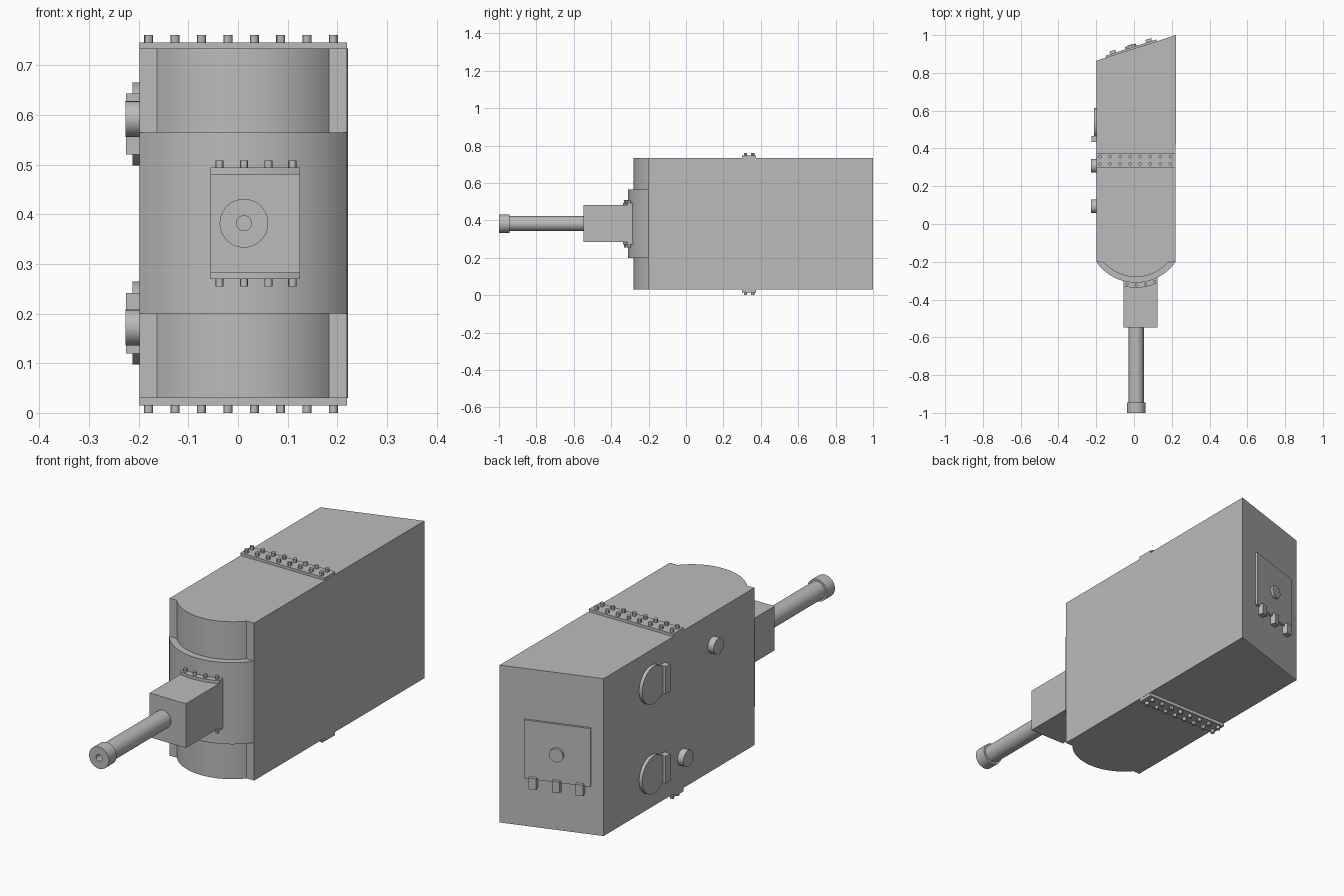
import bpy, bmesh
from math import sin, cos, asin, atan2, pi, radians
from mathutils import Matrix, Vector

cube = bpy.data.objects.get("Cube")
if cube:
    bpy.data.objects.remove(cube, do_unlink=True)

steel = bpy.data.materials.new("grey_steel")
steel.use_nodes = True
GREY = (0.5, 0.5, 0.5, 1)
steel.diffuse_color = GREY
steel.node_tree.nodes["Principled BSDF"].inputs["Base Color"].default_value = GREY

parts = []


def finish(name, bm, matrix=Matrix()):
    bmesh.ops.recalc_face_normals(bm, faces=bm.faces)
    mesh = bpy.data.meshes.new(name)
    bm.to_mesh(mesh)
    bm.free()
    mesh.materials.append(steel)
    obj = bpy.data.objects.new(name, mesh)
    obj.matrix_world = matrix
    bpy.context.collection.objects.link(obj)
    parts.append(obj)
    return obj


def prism(name, outline, z0, z1):
    """Extrude a plan outline from z0 up to z1."""
    bm = bmesh.new()
    face = bm.faces.new([bm.verts.new((x, y, z0)) for x, y in outline])
    new = bmesh.ops.extrude_face_region(bm, geom=[face])["geom"]
    bmesh.ops.translate(bm, vec=(0, 0, z1 - z0),
                        verts=[v for v in new if isinstance(v, bmesh.types.BMVert)])
    return finish(name, bm)


def box(name, low, high, matrix=Matrix()):
    low, high = Vector(low), Vector(high)
    bm = bmesh.new()
    bmesh.ops.create_cube(bm, size=1)
    bmesh.ops.scale(bm, vec=high - low, verts=bm.verts)
    bmesh.ops.translate(bm, vec=(low + high) / 2, verts=bm.verts)
    return finish(name, bm, matrix)


def cylinder(name, start, end, radius, sides=32, matrix=Matrix()):
    start, end = Vector(start), Vector(end)
    axis = end - start
    turn = Vector((0, 0, 1)).rotation_difference(axis).to_matrix().to_4x4()
    bm = bmesh.new()
    bmesh.ops.create_cone(bm, cap_ends=True, segments=sides, radius1=radius,
                          radius2=radius, depth=axis.length,
                          matrix=Matrix.Translation((start + end) / 2) @ turn)
    return finish(name, bm, matrix)


# Shared centre of the curved front
CX, CY = 0.01, -0.055


def arc(radius, x0, x1, steps=32):
    """Points on the curved front between two x positions."""
    a0, a1 = asin((x0 - CX) / radius), asin((x1 - CX) / radius)
    angles = [a0 + (a1 - a0) * i / steps for i in range(steps + 1)]
    return [(CX + radius * sin(a), CY - radius * cos(a)) for a in angles]


# Main housing with rounded nose and slanted rear
LEFT, RIGHT, BOTTOM, TOP = 0.22, -0.198, 0.03, 0.734
nose = arc(0.2255, CX - 0.173, CX + 0.173)
prism("housing", [(RIGHT, -0.2)] + nose + [(LEFT, -0.2), (0.222, 1.0), (RIGHT, 0.865)],
      BOTTOM, TOP)

# Curved shield over the nose
prism("front_shield", arc(0.2555, RIGHT, LEFT), 0.2, 0.565)

# Gun mount block, its curved flanges and bolts
BX0, BX1 = -0.055, 0.125
box("mount_block", (BX0, -0.547, 0.283), (BX1, -0.285, 0.481))
for side, z0, z1, tip in (("upper", 0.481, 0.494, 0.508), ("lower", 0.283, 0.27, 0.255)):
    ring = arc(0.282, BX0, BX1, 16) + arc(0.25, BX0, BX1, 16)[::-1]
    prism(side + "_mount_flange", ring, z0, z1)
    for i in range(4):
        x = -0.037 + i * 0.049
        y = arc(0.268, x, x, 1)[0][1]
        cylinder(side + "_flange_bolt", (x, y, z0), (x, y, tip), 0.008, 12)

# Barrel with muzzle collar and bore, turned from a profile
profile = [(0, -0.5), (0.04, -0.5), (0.04, -0.945), (0.049, -0.945),
           (0.049, -1), (0.015, -1), (0.015, -0.9), (0, -0.9)]
bm = bmesh.new()
verts = [bm.verts.new((r, y, 0)) for r, y in profile]
edges = [bm.edges.new(pair) for pair in zip(verts, verts[1:])]
bmesh.ops.spin(bm, geom=verts + edges, cent=(0, 0, 0), axis=(0, 1, 0),
               angle=2 * pi, steps=40)
bmesh.ops.remove_doubles(bm, verts=bm.verts, dist=0.0005)
finish("barrel", bm, Matrix.Translation((0.012, 0, 0.382)))

# Bolted strips across the roof and floor
for side, z0, z1, tip in (("roof", TOP, 0.746, 0.761), ("floor", BOTTOM, 0.015, 0)):
    box(side + "_strip", (RIGHT, 0.3, min(z0, z1)), (LEFT, 0.373, max(z0, z1)))
    for y in (0.318, 0.356):
        for i in range(8):
            x = -0.18 + i * 0.0532
            cylinder(side + "_bolt", (x, y, z1), (x, y, tip), 0.009, 12)

# Round ports with hinges on the right wall
for z in (0.582, 0.181):
    cylinder("port_cover", (RIGHT, 0.53, z), (-0.213, 0.53, z), 0.084, 40)
    box("port_hinge", (-0.226, 0.433, z - 0.061), (RIGHT, 0.466, z + 0.061))

# Small round plugs on the right wall
for y, z in ((0.093, 0.592), (0.308, 0.172)):
    cylinder("wall_plug", (RIGHT, y, z), (-0.227, y, z), 0.036)

# Hatch on the slanted rear: local x runs along the face, local y points outward
slope = atan2(1.0 - 0.865, 0.222 - RIGHT)
rear = Matrix.Translation((-0.012, 0.865 + (RIGHT + 0.012) * -0.3214, 0)) @ Matrix.Rotation(slope, 4, "Z")
box("rear_hatch", (-0.142, -0.005, 0.247), (0.14, 0.01, 0.508), rear)
cylinder("hatch_knob", (0, 0, 0.373), (0, 0.022, 0.373), 0.03, 24, rear)
for x in (-0.1, 0, 0.1):
    box("hatch_hinge", (x - 0.016, -0.005, 0.208), (x + 0.016, 0.025, 0.258), rear)

# Smooth the round surfaces, keep the hard edges
bpy.ops.object.select_all(action="DESELECT")
for obj in parts:
    obj.select_set(True)
bpy.context.view_layer.objects.active = parts[0]
bpy.ops.object.shade_smooth_by_angle(angle=radians(30))
